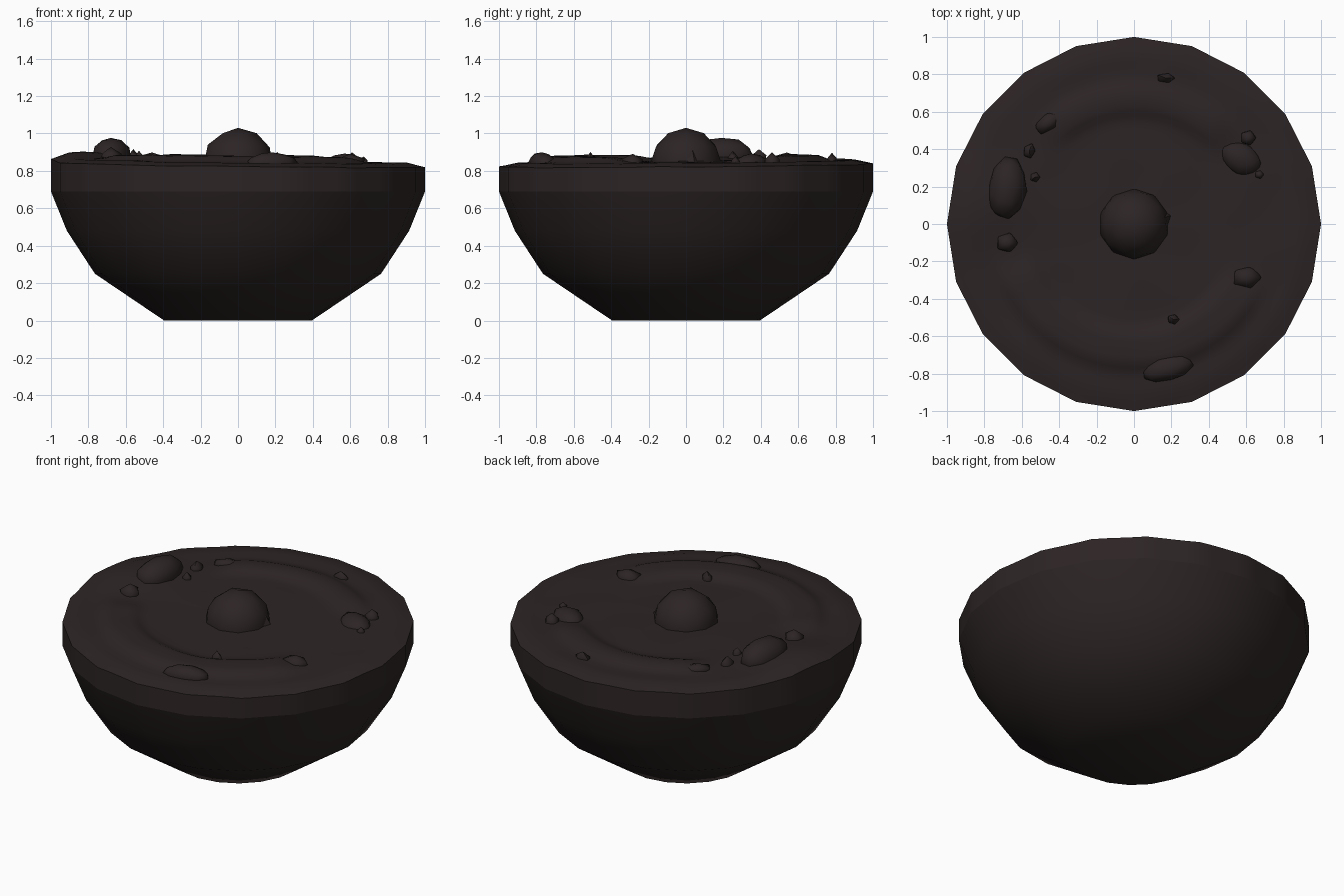
import bpy, bmesh, math, random
from mathutils import Matrix, noise, Vector

if "Cube" in bpy.data.objects:
    bpy.data.objects.remove(bpy.data.objects["Cube"])

random.seed(4)
SIDES = 20
mat = bpy.data.materials.new("dark brown earth")
mat.diffuse_color = (0.026, 0.018, 0.018, 1)
mat.use_nodes = True
mat.node_tree.nodes["Principled BSDF"].inputs["Base Color"].default_value = mat.diffuse_color

def finish(bm, name, angle=60):
    me = bpy.data.meshes.new(name)
    bmesh.ops.recalc_face_normals(bm, faces=bm.faces)
    bm.to_mesh(me)
    bm.free()
    me.materials.append(mat)
    ob = bpy.data.objects.new(name, me)
    bpy.context.collection.objects.link(ob)
    bpy.ops.object.select_all(action='DESELECT')
    ob.select_set(True)
    bpy.context.view_layer.objects.active = ob
    bpy.ops.object.shade_smooth_by_angle(angle=math.radians(angle))
    return ob

def bridge(bm, a, b):
    n = len(a)
    for i in range(n):
        bm.faces.new((a[i], a[(i + 1) % n], b[(i + 1) % n], b[i]))

# Bowl-shaped underside
bm = bmesh.new()
rings = []
for r, z in [(0.395, 0), (0.765, 0.25), (0.915, 0.48), (1.0, 0.69)]:
    rings.append([bm.verts.new((r * math.cos(i * math.tau / SIDES),
                                r * math.sin(i * math.tau / SIDES), z)) for i in range(SIDES)])
for a, b in zip(rings, rings[1:]):
    bridge(bm, a, b)
bm.faces.new(rings[0][::-1])
finish(bm, "bowl_underside")

# Uneven ground with two curved ridges
def step(x, lo, hi):
    t = min(1, max(0, (x - lo) / (hi - lo)))
    return t * t * (3 - 2 * t)

def ridge(r, deg, start, end, inner, outer):
    span = step(deg, start, start + 18) * (1 - step(deg, end - 18, end))
    return span * step(r, inner - 0.03, inner + 0.07) * (1 - step(r, outer - 0.09, outer + 0.01))

def ground(x, y):
    r, deg = math.hypot(x, y), math.degrees(math.atan2(y, x)) % 360
    z = 0.852 - 0.012 * x + 0.008 * y
    z += 0.04 * math.exp(-((x + 0.82) ** 2 + (y - 0.1) ** 2) / 0.06)
    z += 0.028 * ridge(r, deg, 35, 140, 0.57, 0.78)
    z += 0.032 * ridge(r, deg, 192, 340, 0.55, 0.81)
    z += 0.006 * noise.noise(Vector((x * 4, y * 4, 0)))
    return z - 0.02 * step(r, 0.9, 1.0)

bm = bmesh.new()
N = 80
def polygon_ring(r, z=None):
    out = []
    for i in range(N):
        a = i * math.tau / N
        s = math.pi / SIDES
        k = math.cos(s) / math.cos(a % (2 * s) - s)
        k = 1 + (k - 1) * step(r, 0.85, 1)
        x, y = r * k * math.cos(a), r * k * math.sin(a)
        out.append(bm.verts.new((x, y, ground(x, y) if z is None else z)))
    return out
rings = [polygon_ring(1.0, 0.69), polygon_ring(1.0)]
rings += [polygon_ring(r / 100) for r in (96, 91, 87, 83, 80, 77, 74, 71, 67, 63, 60, 57, 54, 51, 46, 40, 30, 20, 10)]
for a, b in zip(rings, rings[1:]):
    bridge(bm, a, b)
bm.faces.new(rings[-1])
finish(bm, "ground_top")

# Central dome
bm = bmesh.new()
bmesh.ops.create_icosphere(bm, subdivisions=2, radius=0.19,
                           matrix=Matrix.Translation((0, 0, 0.84)))
finish(bm, "center_dome")

# Small chipped spur on the right of the dome
bm = bmesh.new()
bmesh.ops.create_cone(bm, cap_ends=True, segments=5, radius1=0.06, radius2=0.015, depth=0.08,
                      matrix=Matrix.Translation((0.15, 0.03, 0.87)))
finish(bm, "dome_spur", 30)

# Scattered rocks: x, y, half length, half width, turn, top height
rocks = [
    (-0.68, 0.19, 0.17, 0.105, 82, 0.98), (-0.68, -0.10, 0.065, 0.06, 0, 0.93),
    (-0.56, 0.39, 0.045, 0.035, 70, 0.92), (-0.53, 0.25, 0.03, 0.03, 0, 0.905),
    (-0.46, 0.54, 0.085, 0.05, 35, 0.90), (0.17, 0.78, 0.055, 0.03, 0, 0.90),
    (0.57, 0.35, 0.12, 0.085, -30, 0.89), (0.61, 0.46, 0.045, 0.045, 0, 0.90),
    (0.67, 0.265, 0.025, 0.025, 0, 0.88), (0.60, -0.285, 0.085, 0.065, 0, 0.895),
    (0.21, -0.51, 0.035, 0.03, 0, 0.90), (0.18, -0.77, 0.14, 0.07, 15, 0.90),
]
for n, (x, y, l, w, turn, top) in enumerate(rocks, 1):
    bm = bmesh.new()
    bmesh.ops.create_icosphere(bm, subdivisions=2 if l > 0.1 else 1, radius=1)
    for v in bm.verts:
        v.co *= random.uniform(0.93, 1.05)
    base = ground(x, y) - 0.012
    m = (Matrix.Translation((x, y, base)) @ Matrix.Rotation(math.radians(turn), 4, 'Z')
         @ Matrix.Diagonal((l, w, max(0.03, top - base), 1)))
    bmesh.ops.transform(bm, matrix=m, verts=bm.verts)
    finish(bm, f"rock_{n}")
